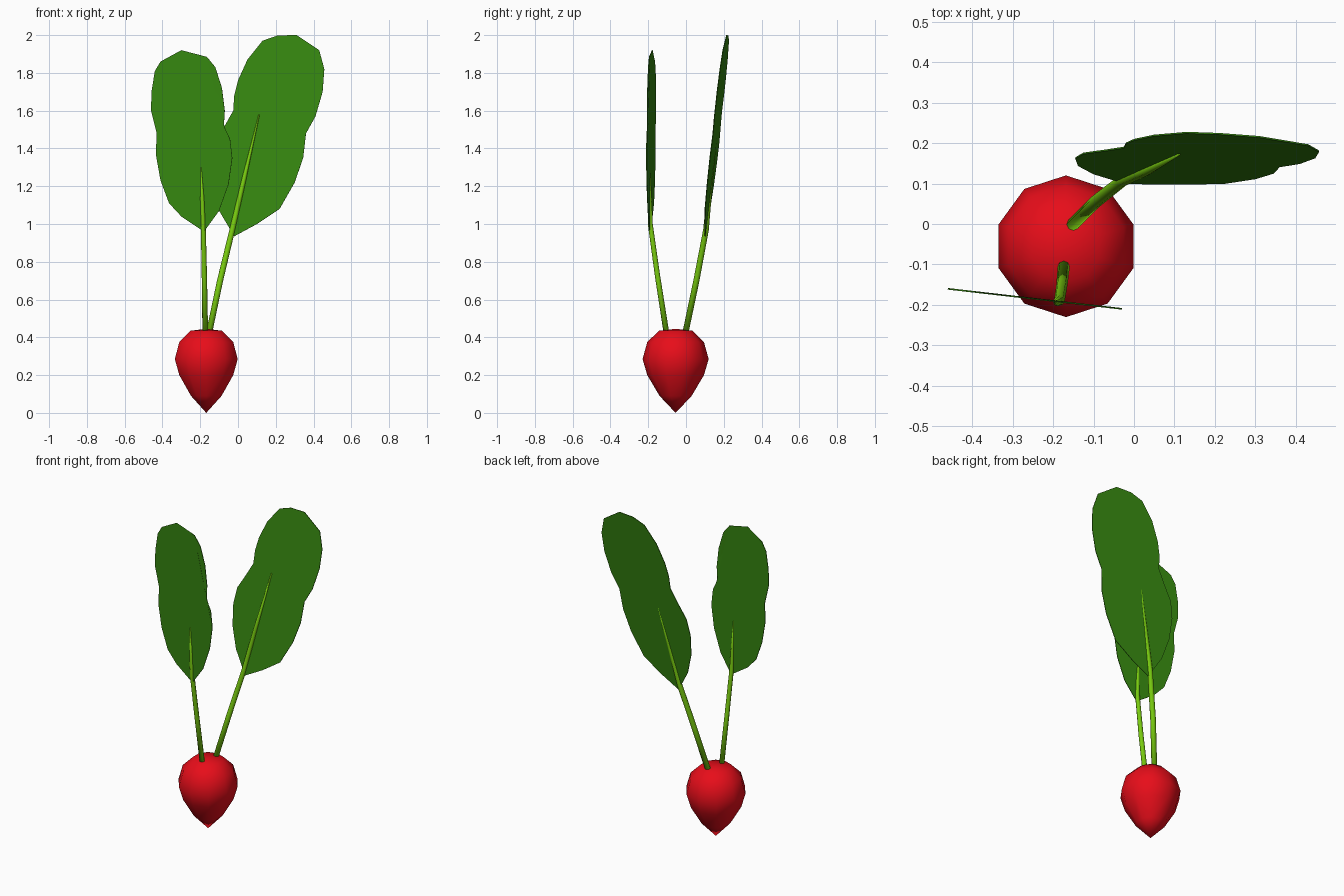
import bpy, bmesh, math
from mathutils import Vector

if "Cube" in bpy.data.objects:
    bpy.data.objects.remove(bpy.data.objects["Cube"])


def material(name, rgb):
    m = bpy.data.materials.new(name)
    m.diffuse_color = (*rgb, 1)
    m.use_nodes = True
    m.node_tree.nodes["Principled BSDF"].inputs["Base Color"].default_value = m.diffuse_color
    return m


RED = material("radish_red", (0.80, 0.004, 0.01))
LEAF = material("leaf_green", (0.036, 0.24, 0.005))
STEM = material("stem_green", (0.19, 0.60, 0.005))


def add_mesh(name, bm, mat, smooth):
    bmesh.ops.recalc_face_normals(bm, faces=bm.faces)
    me = bpy.data.meshes.new(name)
    bm.to_mesh(me)
    bm.free()
    for p in me.polygons:
        p.use_smooth = smooth
    me.materials.append(mat)
    ob = bpy.data.objects.new(name, me)
    bpy.context.collection.objects.link(ob)
    return ob


def lathe(name, center, profile, sides, mat):
    """Closed revolved body; profile runs bottom pole, rings, top pole."""
    cx, cy = center
    bm = bmesh.new()
    rings = []
    for r, z in profile[1:-1]:
        rings.append([bm.verts.new((cx + r * math.cos(a), cy + r * math.sin(a), z))
                      for a in (math.pi / 2 + 2 * math.pi * i / sides for i in range(sides))])
    low = bm.verts.new((cx, cy, profile[0][1]))
    high = bm.verts.new((cx, cy, profile[-1][1]))
    for i in range(sides):
        j = (i + 1) % sides
        bm.faces.new((low, rings[0][j], rings[0][i]))
        bm.faces.new((high, rings[-1][i], rings[-1][j]))
        for a, b in zip(rings, rings[1:]):
            bm.faces.new((a[i], a[j], b[j], b[i]))
    return add_mesh(name, bm, mat, True)


def tube(name, path, radii, mat, sides=8):
    """Tapered stem: rings along the path joined by quads."""
    bm = bmesh.new()
    pts = [Vector(p) for p in path]
    rings = []
    for k, (p, r) in enumerate(zip(pts, radii)):
        d = (pts[min(k + 1, len(pts) - 1)] - pts[max(k - 1, 0)]).normalized()
        u = Vector((0, 1, 0)).cross(d).normalized()
        v = d.cross(u)
        rings.append([bm.verts.new(p + r * (u * math.cos(a) + v * math.sin(a)))
                      for a in (2 * math.pi * i / sides for i in range(sides))])
    for a, b in zip(rings, rings[1:]):
        for i in range(sides):
            j = (i + 1) % sides
            bm.faces.new((a[i], a[j], b[j], b[i]))
    bm.faces.new(rings[0][::-1])
    bm.faces.new(rings[-1])
    return add_mesh(name, bm, mat, True)


def blade(name, outline, plane, mat):
    """Thin leaf: front outline laid on a tilted plane, y = a + b*x + c*z."""
    a, b, c = plane
    bm = bmesh.new()
    bm.faces.new([bm.verts.new((x, a + b * x + c * z, z)) for x, z in outline])
    bmesh.ops.triangulate(bm, faces=bm.faces)
    ob = add_mesh(name, bm, mat, False)
    mod = ob.modifiers.new("thickness", 'SOLIDIFY')
    mod.thickness = 0.004
    mod.offset = 0
    return ob


# Root bulb
lathe("root_bulb", (-0.168, -0.055),
      [(0, 0.0), (0.085, 0.09), (0.150, 0.20), (0.175, 0.285),
       (0.150, 0.375), (0.088, 0.435), (0, 0.445)], 10, RED)

# Stems, running up into the leaf midribs
tube("left_stem", [(-0.173, -0.10, 0.40), (-0.178, -0.150, 0.72), (-0.184, -0.189, 1.0),
                   (-0.189, -0.192, 1.13), (-0.196, -0.191, 1.30)],
     [0.015, 0.014, 0.013, 0.011, 0.003], STEM)
tube("right_stem", [(-0.158, -0.008, 0.40), (-0.095, 0.055, 0.70), (-0.030, 0.106, 0.97),
                    (0.03, 0.130, 1.23), (0.112, 0.172, 1.58)],
     [0.016, 0.016, 0.015, 0.012, 0.003], STEM)

# Leaves
blade("left_leaf", [
    (-0.18, 0.96), (-0.10, 1.07), (-0.05, 1.21), (-0.03, 1.35), (-0.042, 1.45),
    (-0.075, 1.52), (-0.07, 1.60), (-0.085, 1.72), (-0.12, 1.83), (-0.165, 1.885),
    (-0.26, 1.90), (-0.30, 1.92), (-0.33, 1.89), (-0.41, 1.86), (-0.44, 1.81),
    (-0.458, 1.70), (-0.46, 1.60), (-0.43, 1.48), (-0.435, 1.37), (-0.41, 1.23),
    (-0.365, 1.11), (-0.30, 1.04)], (-0.213, -0.115, 0), LEAF)
blade("right_leaf", [
    (-0.02, 0.935), (0.10, 1.00), (0.22, 1.08), (0.30, 1.22), (0.345, 1.35),
    (0.36, 1.48), (0.41, 1.57), (0.448, 1.70), (0.457, 1.82), (0.43, 1.92),
    (0.31, 2.00), (0.21, 1.998), (0.13, 1.97), (0.05, 1.87), (0.0, 1.76),
    (-0.02, 1.68), (-0.025, 1.60), (-0.07, 1.52), (-0.125, 1.43), (-0.145, 1.33),
    (-0.138, 1.20), (-0.10, 1.07)], (-0.025, -0.08, 0.1325), LEAF)
